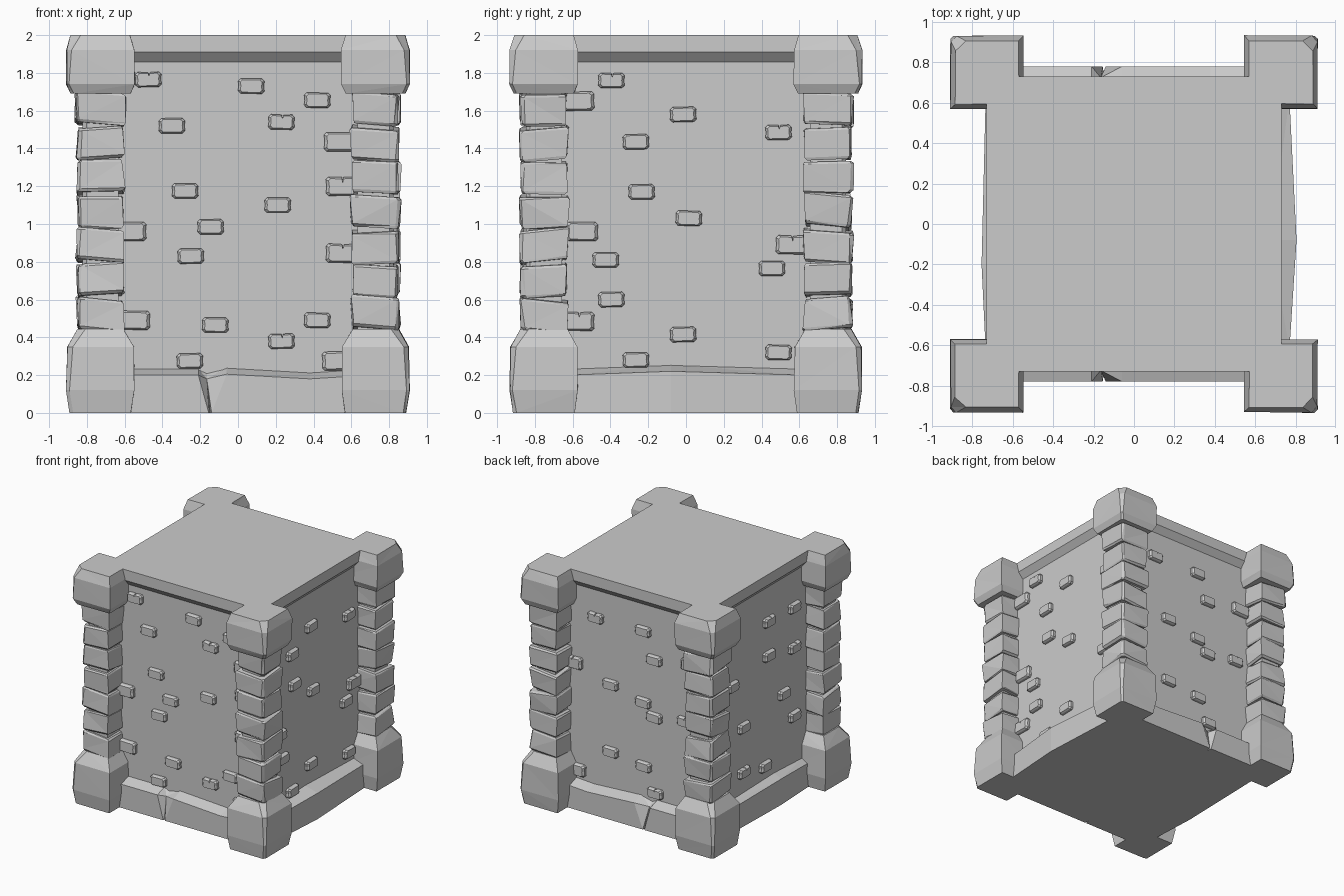
import bpy, bmesh, math, random
from mathutils import Matrix, Vector

if "Cube" in bpy.data.objects:
    bpy.data.objects.remove(bpy.data.objects["Cube"])

random.seed(4)
WALL = 0.685


def loft(bm, loops):
    """Skin a closed solid through a list of equal-length loops."""
    rings = [[bm.verts.new(p) for p in lp] for lp in loops]
    n = len(rings[0])
    for r0, r1 in zip(rings, rings[1:]):
        for i in range(n):
            j = (i + 1) % n
            bm.faces.new((r0[i], r0[j], r1[j], r1[i]))
    bm.faces.new(rings[0][::-1])
    bm.faces.new(rings[-1])


def finish(name, bm, tri=False):
    if tri:
        bmesh.ops.triangulate(bm, faces=bm.faces[:])
    bmesh.ops.recalc_face_normals(bm, faces=bm.faces[:])
    me = bpy.data.meshes.new(name)
    bm.to_mesh(me)
    bm.free()
    ob = bpy.data.objects.new(name, me)
    bpy.context.collection.objects.link(ob)
    return ob


def square(h, z):
    return [(-h, -h, z), (h, -h, z), (h, h, z), (-h, h, z)]


def block(bm, sx, sy, levels, jit=0.0, tilt=(0, 0)):
    """Corner stone: square loops with the outermost corner cut off."""
    loops = []
    for z, h, c in levels:
        loop = []
        for a, b in ((-h, -h), (h, -h), (h, h - c), (h - c, h), (-h, h)):
            a -= random.uniform(0, jit) * math.copysign(1, a)
            b -= random.uniform(0, jit) * math.copysign(1, b)
            zz = z + tilt[0] * a + tilt[1] * b
            loop.append((sx * (0.728 + a), sy * (0.752 + b), min(2, max(0, zz))))
        loops.append(loop)
    loft(bm, loops)


# wall core and overhanging top slab
bm = bmesh.new()
loft(bm, [square(WALL, 0), square(WALL, 1.9)])
finish("wall_body", bm)
bm = bmesh.new()
loft(bm, [square(WALL - 0.005, 1.853), square(0.73, 1.91), square(0.73, 2.0)])
finish("top_slab", bm)

# corner blocks and stacked stone columns
for sx, sy, tag in ((-1, -1, "front_left"), (1, -1, "front_right"),
                    (-1, 1, "back_left"), (1, 1, "back_right")):
    bm = bmesh.new()
    block(bm, sx, sy, [(0, 0.165, 0.015), (0.12, 0.184, 0.015),
                       (0.35, 0.18, 0.03), (0.445, 0.125, 0.04)], 0.006)
    finish("base_block_" + tag, bm, True)
    bm = bmesh.new()
    block(bm, sx, sy, [(1.69, 0.16, 0.015), (1.74, 0.184, 0.015),
                       (1.92, 0.184, 0.03), (2.0, 0.16, 0.05)], 0.006)
    finish("cap_block_" + tag, bm, True)

    bm = bmesh.new()
    block(bm, sx, sy, [(0.3, 0.095, 0.02), (1.8, 0.095, 0.02)])
    step = 1.27 / 7
    for i in range(7):
        z0 = 0.437 + i * step
        z1 = z0 + step - 0.014
        h0, h1 = random.uniform(0.123, 0.14), random.uniform(0.123, 0.14)
        block(bm, sx, sy, [(z0, h0 * 0.93, 0.015), (z0 + 0.015, h0, 0.015),
                           (z1 - 0.012, h1, 0.015), (z1, h1 * 0.94, 0.015)], 0.012,
              (random.uniform(-0.11, 0.11), random.uniform(-0.11, 0.11)))
    finish("stone_column_" + tag, bm, True)


def cracked(s):
    """Trim with a V-shaped crack: (along ground, along top, depth, height)."""
    st = [(-.62, -.62, .78, .235), (-.155, -.21, .78, .235), (-.148, -.165, .725, .215),
          (-.14, -.06, .78, .24), (.38, .38, .78, .215), (.62, .62, .78, .23)]
    return [(s * g, s * u, d, z) for g, u, d, z in st]


def bulged(u, d_end, d_mid):
    """Trim that swells out and up at one point."""
    return [(-.62, -.62, d_end, .235), (u, u, d_mid, .255), (.62, .62, d_end, .235)]


trims = {"front": cracked(1), "right": bulged(-.08, .77, .805),
         "back": cracked(-1), "left": bulged(.2, .735, .755)}

# raised brick centres on each wall (along, height); those by the columns are larger
bricks = {
    "front": [(-.475, 1.765), (.07, 1.73), (.42, 1.655), (-.35, 1.52), (.23, 1.54),
              (.54, 1.435), (-.28, 1.175), (.21, 1.10), (.55, 1.2), (-.145, .985),
              (-.57, .96), (-.25, .83), (.55, .845), (-.55, .49), (-.12, .465),
              (.42, .49), (.23, .38), (-.255, .275), (.53, .275)],
    "right": [(-.395, 1.76), (-.57, 1.65), (-.015, 1.58), (-.265, 1.435), (.49, 1.485),
              (-.235, 1.17), (.015, 1.03), (-.55, .96), (.56, .89), (-.425, .81),
              (.455, .765), (-.395, .6), (-.57, .485), (-.015, .415), (.49, .32),
              (-.265, .28)],
    "back": [(-.36, 1.63), (.085, 1.635), (.19, 1.416), (.53, 1.46), (-.57, 1.2),
             (-.22, 1.1), (.085, 1.03), (.19, .93), (.48, .97), (-.22, .53),
             (.09, .49), (-.54, .3), (.2, .29)],
    "left": [(.12, 1.57), (.46, 1.56), (.12, 1.28), (-.37, 1.2), (.46, 1.22),
             (.32, .88), (-.22, .8), (.46, .64), (-.22, .42), (.07, .36)],
}


def brick(bm, rot, u, z, chipped):
    w, h = (0.085, 0.05) if abs(u) > 0.5 else (0.07, 0.04)
    c = 0.014
    out = [(-w + c, -h), (w - c, -h), (w, -h + c), (w * .95, 0), (w, h - c), (w - c, h)]
    if chipped:
        out += [(0.010, h * .95), (0.006, h * .5), (0.0, h * .95)]
    out += [(-w + c, h), (-w, h - c), (-w * .95, 0), (-w, -h + c)]
    t = random.uniform(-0.03, 0.03)
    loops = []
    for s, d in ((1, WALL - 0.02), (1, WALL + 0.02), (0.82, WALL + 0.035)):
        loops.append([rot @ Vector((u + a * s - t * b, -d, z + b * s + t * a))
                      for a, b in out])
    loft(bm, loops)


# base trim and bricks, turned onto each side
for k, side in enumerate(("front", "right", "back", "left")):
    rot = Matrix.Rotation(k * math.pi / 2, 3, 'Z')
    bm = bmesh.new()
    loft(bm, [[rot @ Vector(p) for p in ((g, -0.6, 0), (g, -max(d, .735), 0),
               (u, -d, z - 0.035), (u, -WALL + 0.01, z), (u, -0.6, z))]
              for g, u, d, z in trims[side]])
    finish("base_trim_" + side, bm, True)
    bm = bmesh.new()
    for i, (u, z) in enumerate(bricks[side]):
        brick(bm, rot, u, z, i % 4 == 0)
    finish("bricks_" + side, bm)
